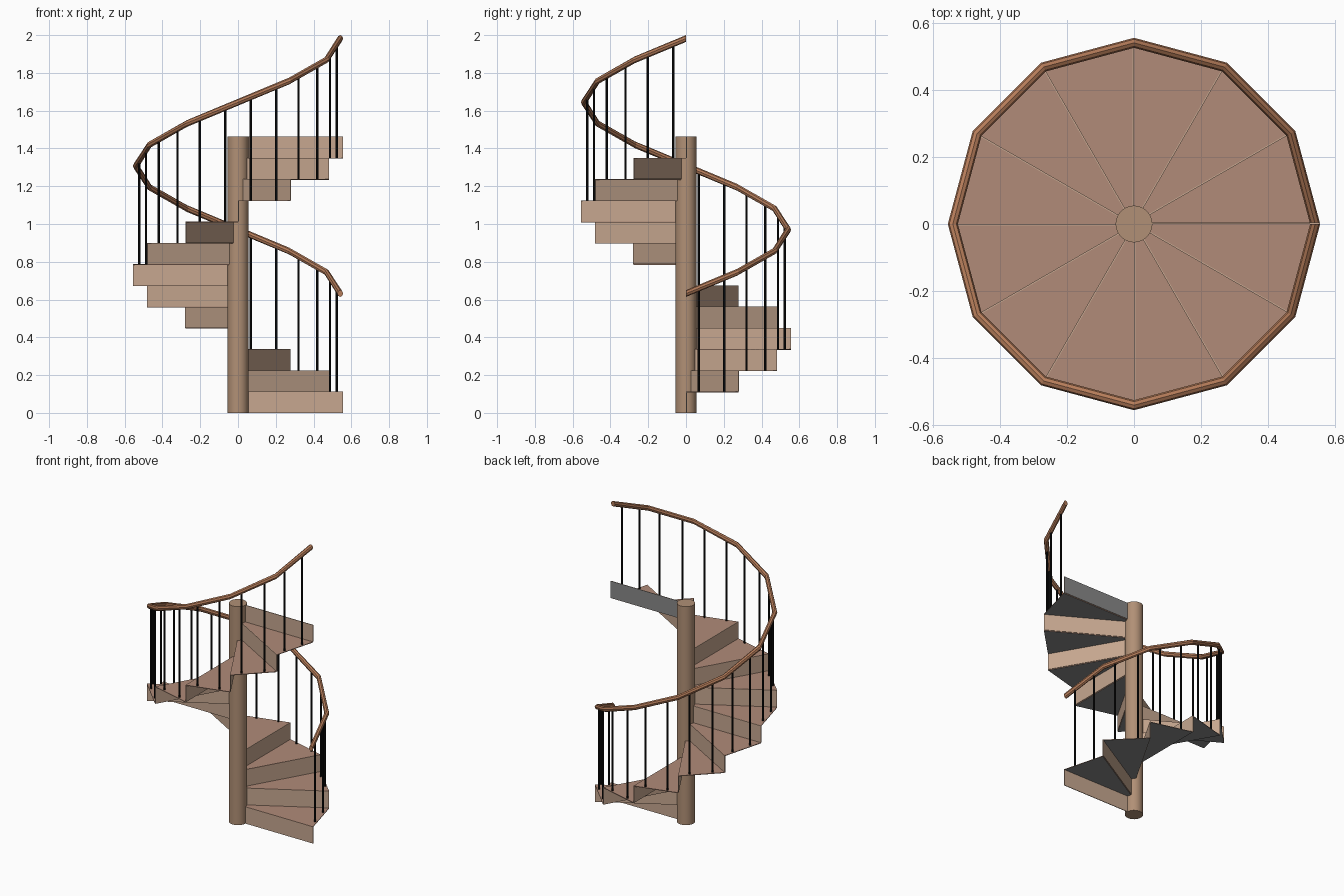
import bpy, bmesh
from math import cos, sin, radians, pi
from mathutils import Vector

if "Cube" in bpy.data.objects:
    bpy.data.objects.remove(bpy.data.objects["Cube"])

R, RAIL_R, RISE, STEPS, T = 0.555, 0.541, 0.1125, 12, 0.004
STEP = radians(30)


def material(name, rgb):
    m = bpy.data.materials.new(name)
    m.diffuse_color = (*rgb, 1)
    m.use_nodes = True
    m.node_tree.nodes["Principled BSDF"].inputs["Base Color"].default_value = m.diffuse_color
    return m


riser_mat = material("riser_wood", (0.57, 0.39, 0.28))
tread_mat = material("tread_wood", (0.44, 0.26, 0.19))
post_mat = material("post_wood", (0.44, 0.28, 0.18))
rail_mat = material("rail_wood", (0.46, 0.20, 0.10))
iron_mat = material("iron", (0.005, 0.005, 0.005))
under_mat = material("underside_grey", (0.25, 0.25, 0.25))


def polar(r, a, z):
    return Vector((r * cos(a), r * sin(a), z))


def slab(name, pts, offset, front, back):
    # flat panel: front face at pts, back face shifted by offset
    bm = bmesh.new()
    a = [bm.verts.new(p) for p in pts]
    b = [bm.verts.new(p + offset) for p in pts]
    n = len(a)
    bm.faces.new(a)
    bm.faces.new(b[::-1]).material_index = 1
    for i in range(n):
        j = (i + 1) % n
        bm.faces.new((a[i], b[i], b[j], a[j]))
    bmesh.ops.recalc_face_normals(bm, faces=bm.faces)
    return finish(name, bm, front, back)


def finish(name, bm, *mats):
    me = bpy.data.meshes.new(name)
    bm.to_mesh(me)
    bm.free()
    for m in mats:
        me.materials.append(m)
    ob = bpy.data.objects.new(name, me)
    bpy.context.collection.objects.link(ob)
    return ob


# central post
bpy.ops.mesh.primitive_cylinder_add(vertices=24, radius=0.055, depth=1.463, location=(0, 0, 0.7315))
post = bpy.context.object
post.name = "central_post"
post.data.materials.append(post_mat)
bpy.ops.object.shade_smooth_by_angle()

# risers, one more than the treads
for i in range(STEPS + 1):
    a, z = i * STEP, i * RISE
    pts = [polar(r, a, h) for r, h in ((0.04, z), (R, z), (R, z + RISE), (0.04, z + RISE))]
    back = under_mat if i == STEPS else riser_mat
    slab(f"riser_{i}", pts, polar(T, a + pi / 2, 0), riser_mat, back)

# wedge treads and the two balusters on each
for i in range(STEPS):
    a, z = i * STEP, (i + 1) * RISE
    pts = [polar(0.03, a, z), polar(R, a, z), polar(R, a + STEP, z), polar(0.03, a + STEP, z)]
    slab(f"tread_{i}", pts, Vector((0, 0, -T)), tread_mat, under_mat)
    for k, t in enumerate((0.25, 0.75)):
        p = polar(RAIL_R, a, 0).lerp(polar(RAIL_R, a + STEP, 0), t)
        top = 0.632 + (i + t) * RISE
        bpy.ops.mesh.primitive_cylinder_add(vertices=8, radius=0.006, depth=top - z,
                                            location=(p.x, p.y, (top + z) / 2))
        ob = bpy.context.object
        ob.name = f"baluster_{i}_{k}"
        ob.data.materials.append(iron_mat)

# faceted helical handrail
bm = bmesh.new()
rings = []
for i in range(STEPS + 1):
    rings.append([bm.verts.new(polar(RAIL_R + 0.015 * cos(q), i * STEP, 0.632 + i * RISE + 0.018 * sin(q)))
                  for q in (pi / 4 * k for k in range(8))])
for a, b in zip(rings, rings[1:]):
    for k in range(8):
        j = (k + 1) % 8
        bm.faces.new((a[k], a[j], b[j], b[k]))
bm.faces.new(rings[0])
bm.faces.new(rings[-1][::-1])
bmesh.ops.recalc_face_normals(bm, faces=bm.faces)
finish("handrail", bm, rail_mat)
